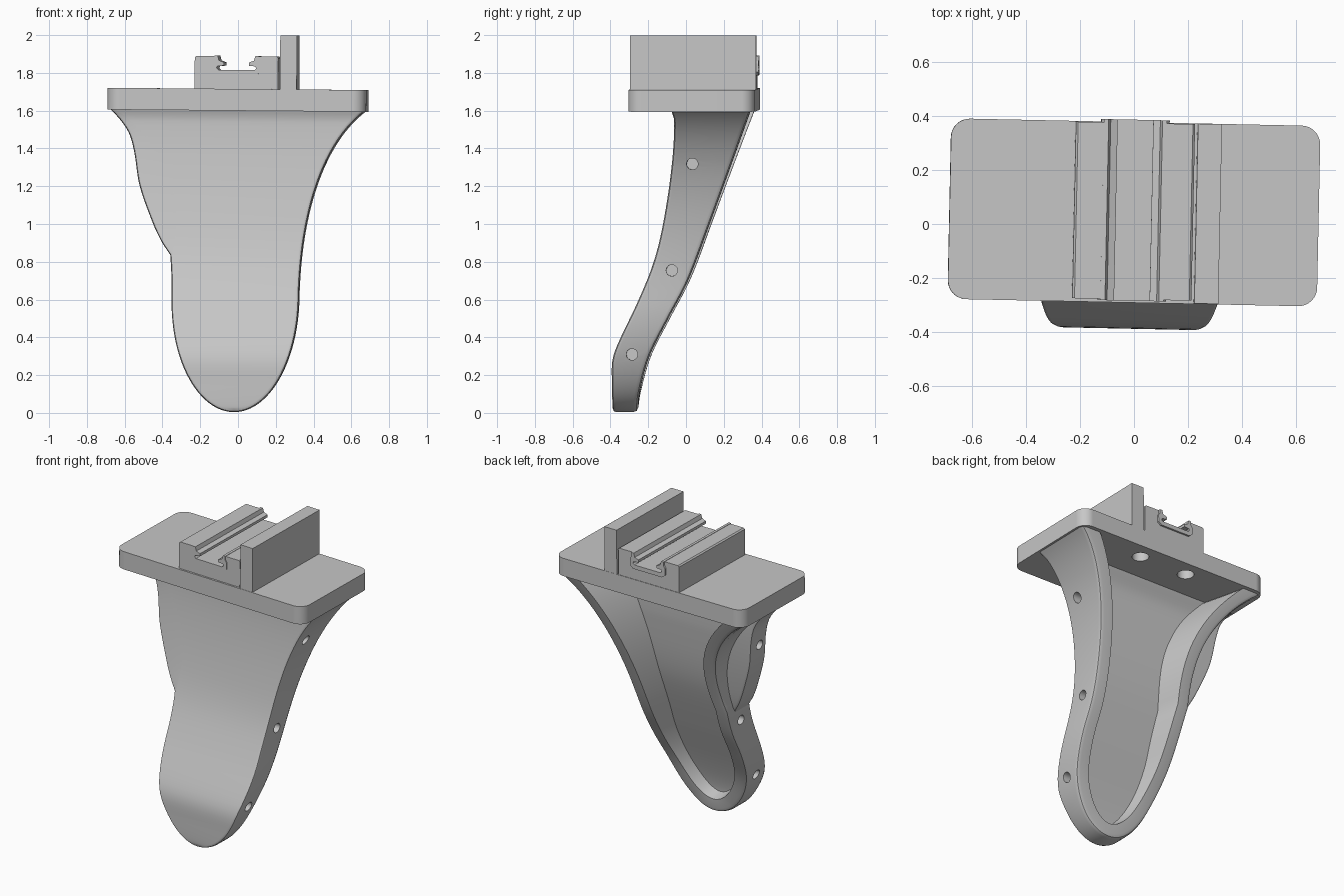
import bpy, bmesh, math
from mathutils import Matrix, Vector
from mathutils.geometry import interpolate_bezier

cube = bpy.data.objects.get("Cube")
if cube:
    bpy.data.objects.remove(cube, do_unlink=True)

grey = bpy.data.materials.new("plain grey")
grey.use_nodes = True
GREY = (0.57, 0.57, 0.57, 1)
grey.diffuse_color = GREY
grey.node_tree.nodes["Principled BSDF"].inputs["Base Color"].default_value = GREY

# The whole bracket sits slightly turned and tilted
PIVOT = Vector((0, 0.045, 1.66))
TILT = (Matrix.Translation(PIVOT) @ Matrix.Rotation(math.radians(-1.2), 4, 'Z')
        @ Matrix.Rotation(math.radians(0.5), 4, 'Y') @ Matrix.Translation(-PIVOT))


def finish(name, bm):
    bmesh.ops.recalc_face_normals(bm, faces=bm.faces)
    bm.transform(TILT)
    mesh = bpy.data.meshes.new(name)
    bm.to_mesh(mesh)
    bm.free()
    mesh.materials.append(grey)
    obj = bpy.data.objects.new(name, mesh)
    bpy.context.collection.objects.link(obj)
    return obj


def activate(obj):
    bpy.ops.object.select_all(action='DESELECT')
    obj.select_set(True)
    bpy.context.view_layer.objects.active = obj


def smooth(obj):
    activate(obj)
    bpy.ops.object.shade_smooth_by_angle(angle=math.radians(32))
    mod = obj.modifiers.new("even_shading", 'WEIGHTED_NORMAL')
    mod.keep_sharp = True


def extrude(name, outline, direction, place):
    """Closed prism: place() maps an outline point to 3D."""
    bm = bmesh.new()
    face = bm.faces.new([bm.verts.new(place(*p)) for p in outline])
    moved = bmesh.ops.extrude_face_region(bm, geom=[face])['geom']
    verts = [g for g in moved if isinstance(g, bmesh.types.BMVert)]
    bmesh.ops.translate(bm, verts=verts, vec=direction)
    return finish(name, bm)


def drill(obj, centre, radius, depth, axis):
    bm = bmesh.new()
    turn = Matrix.Rotation(math.pi / 2, 4, 'Y') if axis == 'X' else Matrix()
    bmesh.ops.create_cone(bm, cap_ends=True, segments=32, radius1=radius,
                          radius2=radius, depth=depth,
                          matrix=Matrix.Translation(centre) @ turn)
    cutter = finish("hole_cutter", bm)
    cutter.hide_render = True
    mod = obj.modifiers.new("hole", 'BOOLEAN')
    mod.object, mod.operation, mod.solver = cutter, 'DIFFERENCE', 'EXACT'
    activate(obj)
    bpy.ops.object.modifier_apply(modifier=mod.name)
    bpy.data.objects.remove(cutter, do_unlink=True)


def curve(points):
    """Smooth function of height through (height, value) points."""
    def slope(i):
        a, b = points[max(i - 1, 0)], points[min(i + 1, len(points) - 1)]
        return (b[1] - a[1]) / (b[0] - a[0])

    def value(z):
        z = min(max(z, points[0][0]), points[-1][0])
        i = max(k for k in range(len(points) - 1) if points[k][0] <= z)
        (z0, v0), (z1, v1) = points[i], points[i + 1]
        h = z1 - z0
        t = (z - z0) / h
        return (v0 * (1 + 2 * t) * (1 - t) ** 2 + v1 * t * t * (3 - 2 * t)
                + h * t * (1 - t) * (slope(i) * (1 - t) - slope(i + 1) * t))
    return value


HALF, TIP, TOP = .337, .6, 1.607
front_y = curve([(0, -.388), (.15, -.388), (.27, -.386), (.35, -.363), (.6, -.245),
                 (.8, -.165), (1.0, -.115), (1.3, -.068), (1.55, -.05), (TOP, -.065)])
back_y = curve([(0, -.255), (.1, -.245), (.3, -.19), (.5, -.09), (.7, .015),
                (1.0, .13), (TOP, .355)])
floor_y = curve([(0, -.328), (.14, -.317), (.3, -.272), (.6, -.162), (.88, -.068),
                 (1.05, -.03), (1.3, .003), (1.5, .025), (TOP, .085)])

# Blade outline, half: elliptical tip, then a flare up to the head
half = []
for k in range(25):
    a = math.pi / 2 * k / 24
    n = Vector((math.sin(a) / HALF, -math.cos(a) / TIP)).normalized()
    half.append((HALF * math.sin(a), TIP - TIP * math.cos(a) + .004, n.x, n.y))
flare = interpolate_bezier(Vector((HALF, TIP + .004, 0)), Vector((HALF, 1.0, 0)),
                           Vector((.43, 1.42, 0)), Vector((.68, TOP, 0)), 30)
for k in range(1, 30):
    d = flare[k] - flare[k - 1]
    half.append((flare[k].x, flare[k].y, d.normalized().y, None))
edge_x = curve([(p[1], p[0]) for p in half])


def side_x(x, z, side):
    """Place a half-outline x on one side; the wing side is drawn in a little."""
    if side > 0:
        return x
    t = min(max((z - .85) / (TOP - .85), 0), 1)
    return -x + .06 * math.sin(math.pi * t)


def ring(inset, y_of):
    points = []
    for x, z, nx, nz in half:
        d = inset(z)
        if nz is None:
            x -= d / max(nx, .65)
        else:
            x, z = x - nx * d, z - nz * d
        points.append((x, z))
    left = [(side_x(x, z, -1), y_of(z), z) for x, z in reversed(points[1:])]
    return left + [(side_x(x, z, 1), y_of(z), z) for x, z in points]


def floor_inset(z):
    return .095 + .14 * (back_y(z) - floor_y(z))


# Hollow blade: rounded front, side wall, rounded rim, sloping pocket
loops = [ring(lambda z: .018, front_y),
         ring(lambda z: .005, lambda z: front_y(z) + .006),
         ring(lambda z: 0, lambda z: front_y(z) + .02),
         ring(lambda z: 0, lambda z: back_y(z) - .025),
         ring(lambda z: .007, lambda z: back_y(z) - .007),
         ring(lambda z: .025, back_y),
         ring(lambda z: .085, back_y),
         ring(floor_inset, floor_y)]
bm = bmesh.new()
rows = [[bm.verts.new(p) for p in loop] for loop in loops]
last = len(rows[0]) - 1
for a, b in zip(rows, rows[1:]):
    for i in range(last):
        bm.faces.new((a[i], a[i + 1], b[i + 1], b[i]))
for row in (rows[0], rows[-1]):
    for i in range(last // 2):
        quad = (row[i], row[i + 1], row[last - i - 1], row[last - i])
        bm.faces.new(list(dict.fromkeys(quad)))
bm.faces.new([r[0] for r in rows] + [r[-1] for r in reversed(rows)])
blade = finish("blade", bm)

# Side wing that bulges from one edge of the blade
wing_x = curve([(.8, -.325), (.84, -.352), (.9, -.393), (1.0, -.442), (1.2, -.515),
                (1.38, -.546), (1.48, -.576), (1.56, -.632), (TOP, -.68)])
bm = bmesh.new()
rows = []
for k in range(33):
    z = .8 + (TOP - .8) * k / 32
    xi, xo = side_x(edge_x(z) - .05, z, -1), wing_x(z)
    yf, yb = front_y(z) + .0005, front_y(z) + .16
    rows.append([bm.verts.new((x, y, z)) for x, y in (
        (xi, yf), (xo + .018, yf), (xo + .005, yf + .006), (xo, yf + .02),
        (xo, yb - .02), (xo + .006, yb - .006), (xo + .02, yb), (xi, yb))])
for a, b in zip(rows, rows[1:]):
    for i in range(8):
        j = (i + 1) % 8
        bm.faces.new((a[i], a[j], b[j], b[i]))
bm.faces.new(rows[0])
bm.faces.new(rows[-1])
wing = finish("side_wing", bm)

# Screw holes along both edges
for y, z in ((.043, 1.322), (-.068, .757), (-.28, .312)):
    drill(blade, (side_x(edge_x(z), z, 1), y, z), .03, .11, 'X')
    if z < 1:
        drill(blade, (side_x(edge_x(z), z, -1), y, z), .03, .11, 'X')
    else:
        drill(wing, (wing_x(z), .005, z), .03, .11, 'X')
smooth(blade)
smooth(wing)

# Head plate with rounded corners and two blind holes below
corner, hx, hy = .07, .685, .335
outline = []
for q, (sx, sy) in enumerate(((1, 1), (-1, 1), (-1, -1), (1, -1))):
    for k in range(9):
        a = math.pi / 2 * (q + k / 8)
        outline.append((sx * (hx - corner) + corner * math.cos(a),
                        sy * (hy - corner) + corner * math.sin(a)))
plate = extrude("head_plate", outline, (0, 0, .115),
                lambda x, y: (x, y + .043, 1.6))
for x in (-.17, .17):
    drill(plate, (x, .27, 1.6), .05, .16, 'Z')
smooth(plate)


def bar(name, outline, y0, y1):
    extrude(name, outline, (0, y1 - y0, 0), lambda x, z: (x, y0, z))


def mirrored(points, centre=-.003):
    return ([(centre + x, z) for x, z in points]
            + [(centre - x, z) for x, z in reversed(points)])


# Upright stop wall beside the rail
bar("stop_wall", [(.228, 1.7), (.317, 1.7), (.317, 2.0), (.228, 2.0)], -.29, .377)

# Rail block with a channel, and the curled clip liner inside it
bar("rail_block", mirrored([(.221, 1.705), (.221, 1.88), (.213, 1.888), (.115, 1.888),
                            (.115, 1.865), (.125, 1.85), (.125, 1.805),
                            (.105, 1.79)]), -.28, .375)
bar("clip_liner", mirrored([(.105, 1.788), (.127, 1.805), (.127, 1.85), (.117, 1.865),
                            (.117, 1.89), (.1, 1.89), (.092, 1.865), (.066, 1.855),
                            (.066, 1.838), (.1, 1.835), (.105, 1.825),
                            (.095, 1.815)]), -.285, .387)
